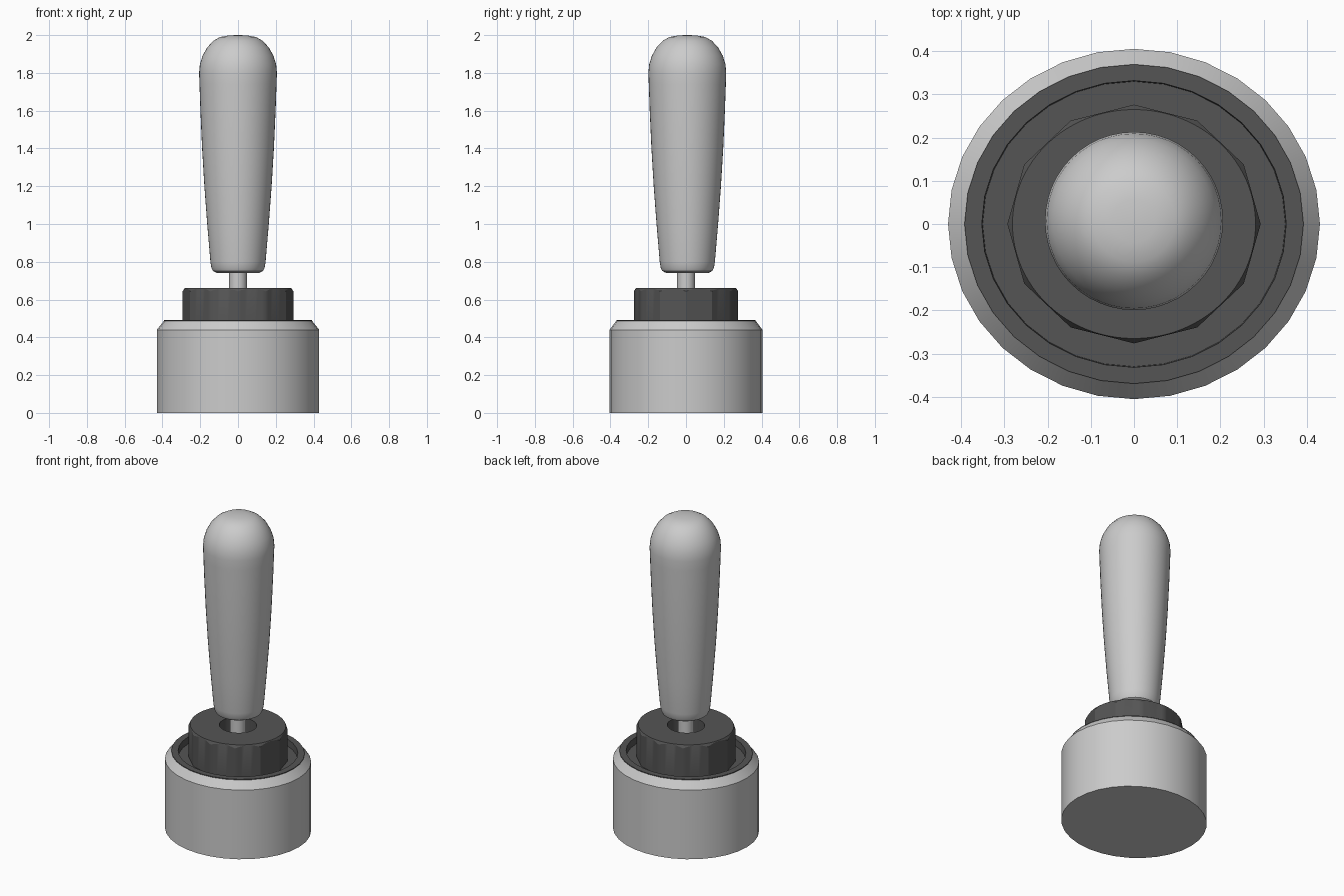
import bpy, bmesh, math

if "Cube" in bpy.data.objects:
    bpy.data.objects.remove(bpy.data.objects["Cube"])

SQUASH = 0.405 / 0.43  # base parts are slightly narrower in depth

dark = bpy.data.materials.new("dark_grey")
dark.diffuse_color = (0.09, 0.09, 0.09, 1)
dark.use_nodes = True
dark.node_tree.nodes["Principled BSDF"].inputs["Base Color"].default_value = dark.diffuse_color


def finish(name, bm, mat=None, smooth=30):
    bmesh.ops.remove_doubles(bm, verts=bm.verts, dist=1e-5)
    bmesh.ops.recalc_face_normals(bm, faces=bm.faces)
    me = bpy.data.meshes.new(name)
    bm.to_mesh(me)
    bm.free()
    ob = bpy.data.objects.new(name, me)
    bpy.context.collection.objects.link(ob)
    if mat:
        me.materials.append(mat)
    bpy.ops.object.select_all(action='DESELECT')
    ob.select_set(True)
    bpy.context.view_layer.objects.active = ob
    bpy.ops.object.shade_smooth_by_angle(angle=math.radians(smooth))
    return ob


def lathe(name, profile, sides, sy=1.0, cy=0.0, mat=None, closed=False, warp=None):
    """Revolve (radius, z) points; warp can adjust each (radius, z) by angle."""
    bm = bmesh.new()
    rings = []
    for i, (r, z) in enumerate(profile):
        ring = []
        for k in range(sides):
            a = 2 * math.pi * k / sides
            rr, zz = warp(i, r, z, a) if warp else (r, z)
            ring.append(bm.verts.new((rr * math.cos(a), rr * math.sin(a) * sy + cy, zz)))
        rings.append(ring)
    pairs = list(zip(rings, rings[1:]))
    if closed:
        pairs.append((rings[-1], rings[0]))
    for lo, hi in pairs:
        for k in range(sides):
            n = (k + 1) % sides
            bm.faces.new((lo[k], lo[n], hi[n], hi[k]))
    if not closed:
        bm.faces.new(rings[0])
        bm.faces.new(rings[-1])
    return finish(name, bm, mat)


# Round housing with a chamfered rim
lathe("base_housing", [(0.43, 0), (0.43, 0.44), (0.39, 0.49), (0.385, 0.49), (0.385, 0.43)],
      32, SQUASH)

# Dark collar set into the rim, with a sunken floor
lathe("collar", [(0.392, 0.43), (0.392, 0.492), (0.352, 0.492), (0.35, 0.45)],
      32, SQUASH, mat=dark)

# Twelve-sided nut with its corners chamfered by a cone
SEG = math.pi / 6


def nut_warp(i, r, z, a):
    if i in (1, 2):
        off = (a % SEG) - SEG / 2
        r = 0.293 * math.cos(SEG / 2) / math.cos(off)
        if i == 2:
            z -= (r - 0.282) * 1.5
    return r, z


lathe("nut", [(0.11, 0.44), (0.29, 0.44), (0.29, 0.66), (0.281, 0.662), (0.11, 0.662)],
      96, SQUASH, mat=dark, closed=True, warp=nut_warp)

# Thin lever stem
lathe("stem", [(0.047, 0.44), (0.047, 0.78)], 24)

# Tapered, round-topped grip
lathe("grip", [(0.085, 0.74), (0.115, 0.742), (0.133, 0.752), (0.141, 0.768), (0.146, 0.80),
               (0.163, 1.0), (0.178, 1.2), (0.190, 1.4), (0.199, 1.6), (0.204, 1.74),
               (0.206, 1.80), (0.202, 1.845), (0.188, 1.89), (0.163, 1.935),
               (0.130, 1.97), (0.095, 1.99), (0.05, 1.998), (0.01, 2.0)],
      48, cy=0.007)
